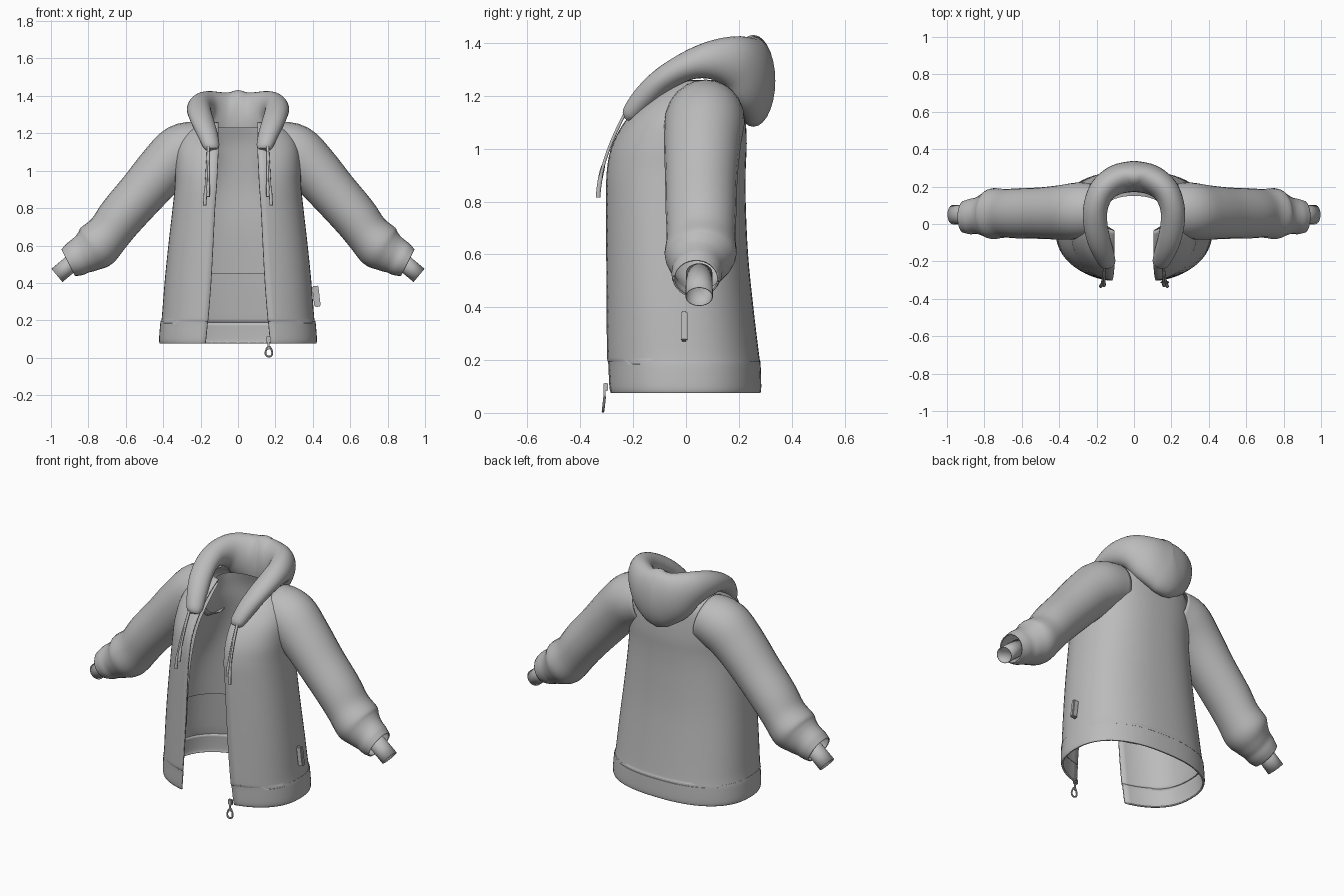
import bpy, bmesh, math
from mathutils import Vector

if "Cube" in bpy.data.objects:
    bpy.data.objects.remove(bpy.data.objects["Cube"])

grey = bpy.data.materials.new("grey cloth")
grey.diffuse_color = (0.5, 0.5, 0.5, 1)
grey.use_nodes = True
grey.node_tree.nodes["Principled BSDF"].inputs["Base Color"].default_value = grey.diffuse_color


def smooth_rows(rows, steps):
    """Catmull-Rom interpolation through rows of numbers."""
    pts = [rows[0]] + list(rows) + [rows[-1]]
    out = []
    for i in range(1, len(pts) - 2):
        for s in range(steps):
            t = s / steps
            out.append([0.5 * (2 * b + (c - a) * t + (2 * a - 5 * b + 4 * c - d) * t * t
                               + (3 * b - a - 3 * c + d) * t ** 3)
                        for a, b, c, d in zip(*pts[i - 1:i + 3])])
    return out + [list(rows[-1])]


def finish(name, bm, mirror=False, thickness=0):
    bmesh.ops.recalc_face_normals(bm, faces=bm.faces)
    me = bpy.data.meshes.new(name)
    bm.to_mesh(me)
    bm.free()
    me.materials.append(grey)
    ob = bpy.data.objects.new(name, me)
    bpy.context.collection.objects.link(ob)
    bpy.ops.object.select_all(action='DESELECT')
    ob.select_set(True)
    bpy.context.view_layer.objects.active = ob
    bpy.ops.object.shade_smooth_by_angle(angle=math.radians(40))
    if mirror:
        m = ob.modifiers.new("mirror", 'MIRROR')
        m.use_clip = True
        m.merge_threshold = 0.002
    if thickness:
        s = ob.modifiers.new("thickness", 'SOLIDIFY')
        s.thickness = thickness
        s.offset = -1
    return ob


def loft(name, rings, closed=True, caps=(False, False), **kw):
    bm = bmesh.new()
    vs = [[bm.verts.new(p) for p in r] for r in rings]
    n = len(rings[0])
    for a, b in zip(vs, vs[1:]):
        for i in range(n if closed else n - 1):
            j = (i + 1) % n
            bm.faces.new((a[i], a[j], b[j], b[i]))
    for cap, ring in zip(caps, (vs[0], vs[-1])):
        if cap:
            bm.faces.new(ring)
    return finish(name, bm, **kw)


def sweep(rows, side, n=24, flat_end=False):
    """Rings for rows of x, y, z, half width, half height; side(tangent) gives the width axis."""
    rings = []
    for i, r in enumerate(rows):
        p = Vector(r[:3])
        t = Vector(rows[min(i + 1, len(rows) - 1)][:3]) - Vector(rows[max(i - 1, 0)][:3])
        if flat_end and i == len(rows) - 1:
            t = Vector((-1, 0, 0))
        t.normalize()
        a = side(t).normalized()
        b = t.cross(a).normalized()
        rings.append([p + a * r[3] * math.cos(k * math.tau / n) + b * r[4] * math.sin(k * math.tau / n)
                      for k in range(n)])
    return rings


def torso_rings(rows, steps, power, n=30):
    """Half outlines from the front opening to the centre back: z, width, front y, back y, opening x."""
    rings = []
    for z, w, f, b, e in smooth_rows(rows, steps):
        c = (f + b) / 2
        d = (b - f) / 2
        t0 = math.asin(min(1, e / w) ** (power / 2))
        ring = []
        for k in range(n + 1):
            t = t0 + (math.pi - t0) * k / n
            s, q = max(0, math.sin(t)), math.cos(t)
            x = w * s ** (2 / power) if k < n else 0
            ring.append((x, c - math.copysign(d * abs(q) ** (2 / power), q), z))
        rings.append(ring)
    return rings


# Torso shell with hem band, open at the front
body = [(0.075, 0.418, -0.30, 0.282, 0.175), (0.10, 0.422, -0.305, 0.285, 0.172),
        (0.19, 0.415, -0.308, 0.282, 0.163), (0.21, 0.408, -0.312, 0.278, 0.160),
        (0.40, 0.393, -0.312, 0.255, 0.145), (0.60, 0.373, -0.312, 0.235, 0.134),
        (0.80, 0.350, -0.312, 0.226, 0.124), (0.92, 0.338, -0.308, 0.226, 0.115),
        (1.02, 0.335, -0.285, 0.23, 0.110), (1.12, 0.325, -0.225, 0.225, 0.105),
        (1.20, 0.285, -0.14, 0.215, 0.105), (1.26, 0.20, -0.05, 0.18, 0.105)]
loft("torso", torso_rings(body, 4, 2.4), closed=False, mirror=True, thickness=0.01)

# Inner lining, ending above the hem
lining = [(0.45, 0.368, -0.285, 0.228, 0.150), (0.70, 0.330, -0.285, 0.208, 0.136),
          (0.90, 0.255, -0.275, 0.205, 0.122), (1.05, 0.20, -0.235, 0.19, 0.112),
          (1.15, 0.18, -0.15, 0.175, 0.107), (1.23, 0.165, -0.05, 0.15, 0.107)]
loft("lining", torso_rings(lining, 4, 2.3), closed=False, mirror=True)

# Sleeves with gathered cuffs
arm = [(0.20, 0.075, 1.13, 0.14, 0.135), (0.30, 0.07, 1.10, 0.152, 0.15),
       (0.40, 0.062, 1.01, 0.145, 0.14), (0.51, 0.058, 0.885, 0.137, 0.13),
       (0.62, 0.057, 0.76, 0.134, 0.125), (0.69, 0.057, 0.668, 0.130, 0.119),
       (0.755, 0.055, 0.60, 0.136, 0.128), (0.80, 0.05, 0.567, 0.115, 0.112),
       (0.84, 0.045, 0.545, 0.098, 0.100), (0.875, 0.04, 0.525, 0.095, 0.094),
       (0.908, 0.038, 0.508, 0.086, 0.080)]
loft("sleeve", sweep(smooth_rows(arm, 4), lambda t: Vector((0, 1, 0))), mirror=True, thickness=0.006)

# Narrow inner wrist tubes
wrist = [(0.86, 0.05, 0.53, 0.05, 0.047), (0.92, 0.05, 0.48, 0.051, 0.046),
         (0.968, 0.05, 0.44, 0.052, 0.046)]
loft("wrist_tube", sweep(wrist, lambda t: Vector((0, 1, 0))), mirror=True, thickness=0.003)

# Rolled hood, from the front tip round to the centre back
hood = [(0.138, -0.222, 1.112, 0.028, 0.018), (0.143, -0.205, 1.135, 0.045, 0.036),
        (0.165, -0.15, 1.200, 0.056, 0.046), (0.190, -0.08, 1.265, 0.062, 0.048),
        (0.207, 0.01, 1.315, 0.064, 0.055), (0.203, 0.10, 1.335, 0.066, 0.075),
        (0.165, 0.185, 1.325, 0.072, 0.105), (0.090, 0.238, 1.285, 0.080, 0.145),
        (0.0, 0.255, 1.257, 0.083, 0.174)]
loft("hood", sweep(smooth_rows(hood, 5), lambda t: t.cross(Vector((0, 0, 1))), 28, True),
     caps=(True, False), mirror=True)

# Drawstrings, two cords on each side with thicker tips
for name, dx, end in (("outer_drawstring", 0.022, 0.815), ("inner_drawstring", 0.004, 0.86)):
    cord = []
    for k in range(17):
        u = k / 16
        z = 1.185 + (end - 1.185) * u
        y = -0.205 - 0.128 * math.sin((1.185 - z) / 0.37 * math.pi / 2 * 0.95)
        r = 0.009 if k > 12 else 0.006
        cord.append((0.156 + dx * u, y, z, r, r))
    loft(name, sweep(cord, lambda t: Vector((1, 0, 0)), 10), caps=(True, True), mirror=True)


def box(name, centre, size, tilt=0):
    bm = bmesh.new()
    bmesh.ops.create_cube(bm, size=1)
    for v in bm.verts:
        v.co = Vector(a * b for a, b in zip(v.co, size))
    bmesh.ops.bevel(bm, geom=bm.edges[:], offset=min(size) * 0.2, segments=2, affect='EDGES')
    ob = finish(name, bm)
    ob.location = centre
    ob.rotation_euler.y = tilt


# Side tag
box("side_tag", (0.419, -0.007, 0.328), (0.034, 0.024, 0.112), -0.12)

# Zip slider and its hanging ring pull
box("zip_slider", (0.163, -0.304, 0.098), (0.026, 0.016, 0.032))
box("zip_link", (0.163, -0.308, 0.066), (0.012, 0.008, 0.044))
pull = []
for k in range(33):
    a = k * math.tau / 32
    h = math.sin(a)
    pull.append((0.165 + math.cos(a) * (0.017 - 0.006 * h), -0.311 + 0.003 * h,
                 0.033 + 0.027 * h, 0.005, 0.005))
loft("zip_pull", sweep(pull, lambda t: Vector((0, 1, 0)), 8))
